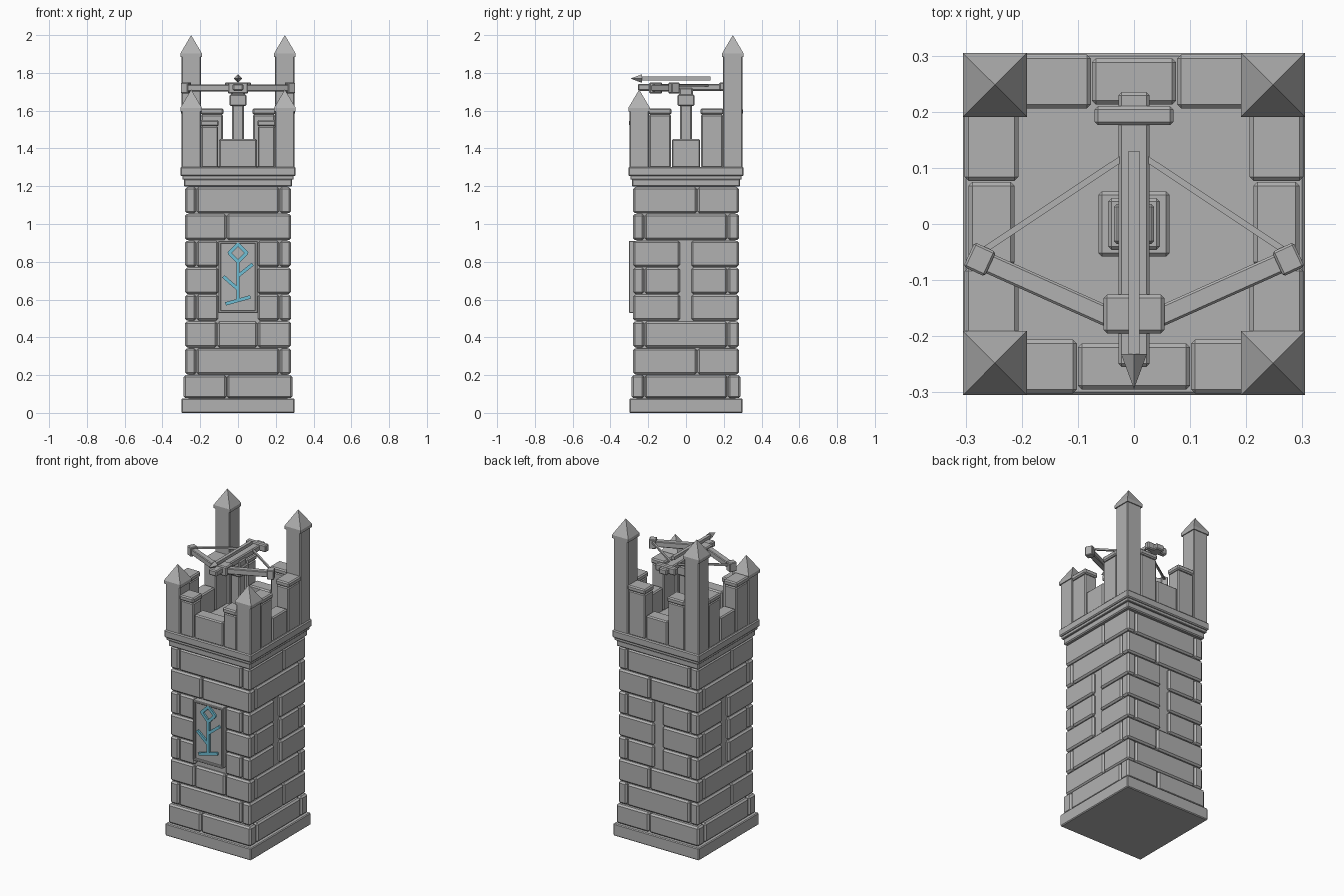
import bpy, bmesh, math
from mathutils import Matrix, Vector

old = bpy.data.objects.get("Cube")
if old:
    bpy.data.objects.remove(old, do_unlink=True)


def material(name, rgb):
    m = bpy.data.materials.new(name)
    m.use_nodes = True
    m.diffuse_color = (*rgb, 1)
    m.node_tree.nodes["Principled BSDF"].inputs["Base Color"].default_value = (*rgb, 1)
    return m


STONE = material("grey stone", (0.44, 0.44, 0.44))
GLOW = material("pale blue", (0.16, 0.52, 0.66))


def box(bm, lo, hi, mat=Matrix()):
    """Axis-aligned box between two corners, then transformed."""
    lo, hi = Vector(lo), Vector(hi)
    size = Matrix.Diagonal((*(hi - lo), 1))
    bmesh.ops.create_cube(bm, size=1, matrix=mat @ Matrix.Translation((lo + hi) / 2) @ size)


def bar(bm, a, b, width, height):
    """Rectangular beam from a to b; height is measured across the beam."""
    a, b = Vector(a), Vector(b)
    rot = (b - a).to_track_quat('X', 'Z').to_matrix().to_4x4()
    size = Matrix.Diagonal(((b - a).length, width, height, 1))
    bmesh.ops.create_cube(bm, size=1, matrix=Matrix.Translation((a + b) / 2) @ rot @ size)


def finish(name, bm, mat=STONE, bevel=0.0):
    mesh = bpy.data.meshes.new(name)
    bm.to_mesh(mesh)
    bm.free()
    mesh.materials.append(mat)
    ob = bpy.data.objects.new(name, mesh)
    bpy.context.collection.objects.link(ob)
    if bevel:
        mod = ob.modifiers.new("Bevel", 'BEVEL')
        mod.width = bevel
        mod.segments = 1
    return ob


def side(k):
    """Turns front-facing parts to side k: front, +x, back, -x."""
    return Matrix.Rotation(k * math.pi / 2, 4, 'Z')


def block(name, half, z0, z1, bevel=0.006):
    bm = bmesh.new()
    box(bm, (-half, -half, z0), (half, half, z1))
    finish(name, bm, STONE, bevel)


# Core, plinth and cornice
block("plinth", 0.30, 0, 0.077, 0.005)
block("tower_core", 0.262, 0.05, 1.25, 0)
block("cornice_lower", 0.287, 1.198, 1.238)
block("cornice_neck", 0.295, 1.236, 1.256, 0.003)
block("cornice_slab", 0.305, 1.254, 1.302)

# Interlocking brick courses
PANEL, SLIT = (-0.105, 0.105), (-0.032, 0.028)
names = ["front", "left", "back", "right"]
for k in range(4):
    bm = bmesh.new()
    for row in range(8):
        z0 = 0.076 if row == 0 else 0.202 + 0.1422 * (row - 1)
        z1 = 0.202 + 0.1422 * row
        out = 0.288 if row == 0 else 0.28
        full = row % 2 == k % 2
        end = out if full else 0.218
        # Each gap is a pair of edges left open between two bricks
        gaps = []
        if 3 <= row <= 5:
            gaps = [PANEL if k == 0 else SLIT]
        elif row == 2 and k == 0:
            gaps = [(-0.112, -0.108), (0.102, 0.106)]
        elif full:
            j = 0.06 if k % 2 else -0.06
            gaps = [(j - 0.002, j + 0.002)]
        edges = [-end] + [e for g in gaps for e in g] + [end]
        for u0, u1 in zip(edges[::2], edges[1::2]):
            box(bm, (u0, -out, z0 + 0.002), (u1, -0.222, z1 - 0.002), side(k))
    finish(names[k] + "_bricks", bm, STONE, 0.01)

# Front panel and its frame
bm = bmesh.new()
box(bm, (-0.1, -0.29, 0.535), (0.1, -0.25, 0.905))
finish("sign_panel", bm)
bm = bmesh.new()
for s in (-1, 1):
    bar(bm, (s * 0.097, -0.277, 0.53), (s * 0.097, -0.277, 0.91), 0.05, 0.014)
    bar(bm, (-0.104, -0.277, 0.72 + s * 0.184), (0.104, -0.277, 0.72 + s * 0.184), 0.05, 0.014)
finish("sign_frame", bm, STONE, 0.003)

# Raised plant-like sign
bm = bmesh.new()
strokes = [((0, 0.80), (0, 0.60)), ((0, 0.725), (0.075, 0.785)),
           ((0, 0.655), (-0.075, 0.72)), ((-0.062, 0.578), (0.062, 0.613))]
diamond = [(0, 0.893), (0.046, 0.847), (0, 0.80), (-0.046, 0.847)]
strokes += list(zip(diamond, diamond[1:] + diamond[:1]))
for (x0, za), (x1, zb) in strokes:
    d = Vector((x1 - x0, 0, zb - za))
    angle = Matrix.Rotation(-math.atan2(d.z, d.x), 4, 'Y')
    mid = Matrix.Translation(((x0 + x1) / 2, -0.294, (za + zb) / 2))
    h = d.length / 2 + 0.004
    box(bm, (-h, -0.007, -0.009), (h, 0.007, 0.009), mid @ angle)
finish("sign_strokes", bm, GLOW)

# Corner posts with pyramid caps, taller at the back
for sx, nx in ((-1, "right"), (1, "left")):
    for sy, top, ny in ((-1, 1.605, "front"), (1, 1.893, "back")):
        at = Matrix.Translation((sx * 0.248, sy * 0.248, 0))
        bm = bmesh.new()
        box(bm, (-0.051, -0.051, 1.295), (0.051, 0.051, top), at)
        finish(f"{ny}_{nx}_post", bm, STONE, 0.005)
        bm = bmesh.new()
        box(bm, (-0.057, -0.057, top - 0.01), (0.057, 0.057, top + 0.01), at)
        pyramid = at @ Matrix.Translation((0, 0, top + 0.0585)) @ Matrix.Rotation(math.pi / 4, 4, 'Z')
        bmesh.ops.create_cone(bm, cap_ends=True, segments=4, radius1=0.057 * math.sqrt(2),
                              radius2=0, depth=0.097, matrix=pyramid)
        finish(f"{ny}_{nx}_post_cap", bm)

# Battlements: low middle block between two capped merlons
for k in range(4):
    inner = 0.1 if k == 0 else 0.075
    top = 1.55 if k == 0 else 1.612
    bm = bmesh.new()
    box(bm, (-inner, -0.295, 1.298), (inner, -0.213, 1.45), side(k))
    for s in (-1, 1):
        u0, u1 = sorted((s * 0.196, s * (inner + 0.005)))
        box(bm, (u0, -0.297, 1.298), (u1, -0.211, top - 0.032), side(k))
        box(bm, (u0 - 0.003, -0.302, top - 0.032), (u1 + 0.003, -0.206, top), side(k))
    finish(names[k] + "_battlements", bm, STONE, 0.007)

# Pedestal
bm = bmesh.new()
box(bm, (-0.063, -0.058, 1.298), (0.063, 0.058, 1.36))
box(bm, (-0.031, -0.031, 1.35), (0.031, 0.031, 1.64))
box(bm, (-0.046, -0.046, 1.625), (0.046, 0.046, 1.685))
box(bm, (-0.036, -0.036, 1.68), (0.036, 0.036, 1.72))
finish("pedestal", bm, STONE, 0.006)

# Stock, rear handle and bow mount
bm = bmesh.new()
box(bm, (-0.028, -0.255, 1.705), (0.028, 0.235, 1.742))
box(bm, (-0.07, 0.176, 1.705), (0.07, 0.21, 1.75))
box(bm, (-0.054, -0.195, 1.69), (0.054, -0.126, 1.75))
finish("bow_stock", bm, STONE, 0.006)

# Bow arms with tip blocks, and string
arms, string = bmesh.new(), bmesh.new()
for s in (-1, 1):
    tip = Vector((s * 0.275, -0.063, 1.72))
    bar(arms, (s * 0.04, -0.168, 1.72), tip, 0.036, 0.036)
    turn = Matrix.Translation(tip) @ Matrix.Rotation(s * math.radians(25), 4, 'Z')
    box(arms, (-0.021, -0.024, -0.029), (0.021, 0.024, 0.029), turn)
    bar(string, (s * 0.265, -0.045, 1.733), (s * 0.02, 0.118, 1.733), 0.011, 0.011)
finish("bow_arms", arms, STONE, 0.004)
finish("bow_string", string)

# Bolt with a four-sided head
bm = bmesh.new()
box(bm, (-0.01, -0.24, 1.76), (0.01, 0.13, 1.78))
bmesh.ops.create_cone(bm, cap_ends=True, segments=4, radius1=0.023, radius2=0, depth=0.062,
                      matrix=Matrix.Translation((0, -0.263, 1.77)) @ Matrix.Rotation(math.pi / 2, 4, 'X'))
finish("bolt", bm)
